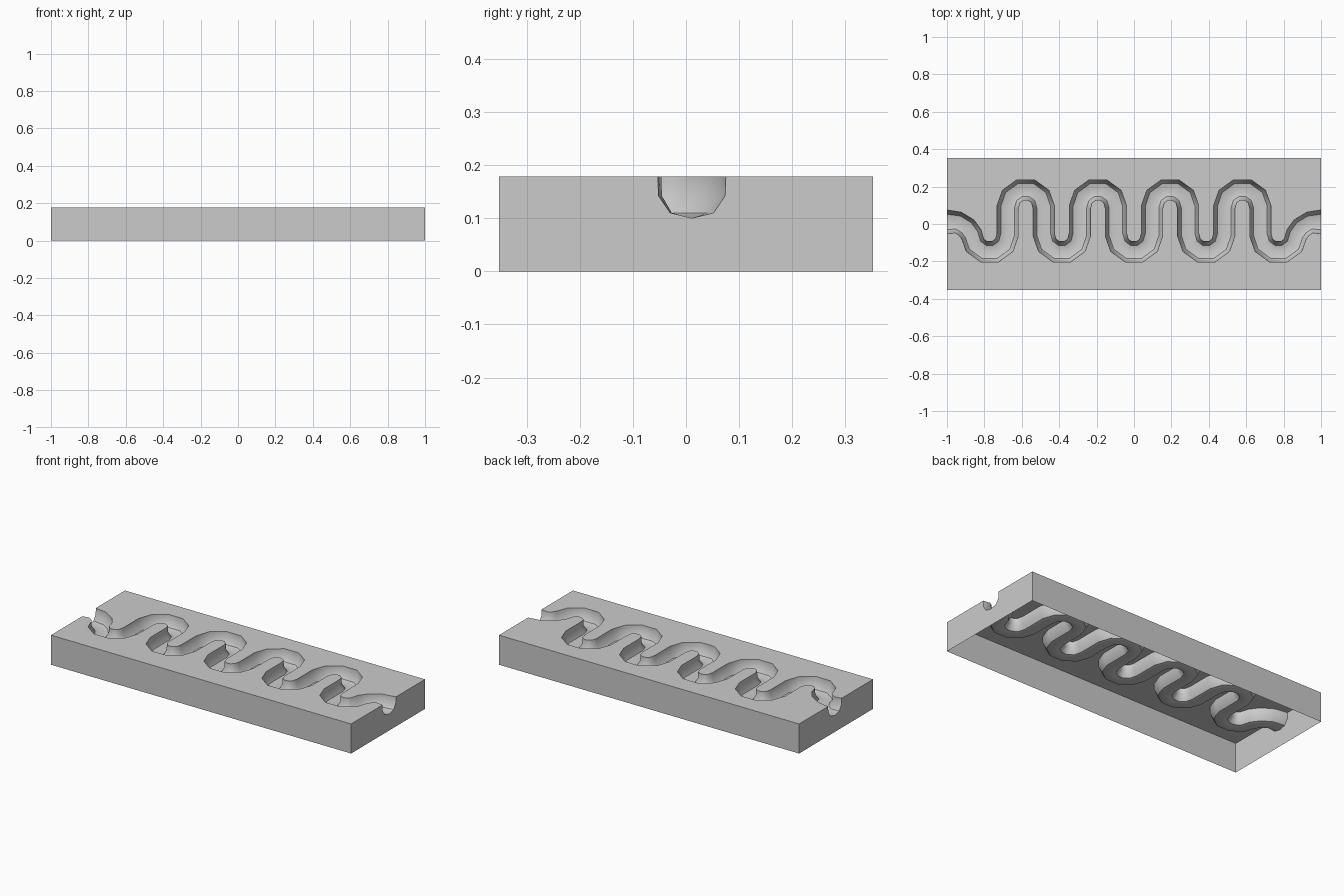
import bpy, bmesh, math
from mathutils import Vector

cube = bpy.data.objects.get("Cube")
if cube:
    bpy.data.objects.remove(cube, do_unlink=True)

# Single grey material
grey = bpy.data.materials.new("plain_grey")
grey.use_nodes = True
colour = (0.6, 0.6, 0.6, 1)
grey.diffuse_color = colour
grey.node_tree.nodes["Principled BSDF"].inputs["Base Color"].default_value = colour

HALF_X, HALF_Y, TOP = 1.0, 0.352, 0.178
PITCH, RADIUS = 0.193, 0.0965

# Channel centre line: an inlet, nine alternating half-turns, an outlet
inlet = [(-1, 0.011), (-0.94, 0.008), (-0.895, -0.02)]
path = [Vector(p) for p in inlet]
for i in range(9):
    low = i % 2 == 0
    for k in range(6):
        a = math.pi * k / 5
        x = (i - 4) * PITCH - RADIUS * math.cos(a)
        y = -0.057 - RADIUS * math.sin(a) if low else 0.09 + RADIUS * math.sin(a)
        path.append(Vector((x, y)))
path += [Vector((-x, y)) for x, y in reversed(inlet)]

# Channel cross-section: fraction of half width, height
half = [(1, TOP), (0.98, 0.142), (0.64, 0.11)]
section = half + [(0, 0.1)] + [(-u, z) for u, z in reversed(half)]

bm = bmesh.new()
rings = []
last = len(path) - 1
for i, p in enumerate(path):
    if i in (0, last):
        side, width = Vector((0, 1)), 0.064
    else:
        t = (p - path[i - 1]).normalized() + (path[i + 1] - p).normalized()
        t.normalize()
        side, width = Vector((-t.y, t.x)), 0.057
    rings.append([bm.verts.new((*(p + side * width * u), z)) for u, z in section])

# Channel skin, smooth with crisp rim and floor edges
for a, b in zip(rings, rings[1:]):
    for j in range(len(section) - 1):
        bm.faces.new((a[j], a[j + 1], b[j + 1], b[j])).smooth = True
    for j in (0, 2, 4, 6):
        bm.edges.get((a[j], b[j])).smooth = False


# Block corners, bottom and top
def corner(x, y, z):
    return bm.verts.new((x * HALF_X, y * HALF_Y, z))


signs = [(-1, -1), (1, -1), (1, 1), (-1, 1)]
bottom = [corner(x, y, 0) for x, y in signs]
top = [corner(x, y, TOP) for x, y in signs]

# Top plate on either side of the channel
back_plate = bm.faces.new([r[0] for r in rings] + [top[2], top[3]])
front_plate = bm.faces.new([top[0], top[1]] + [r[-1] for r in reversed(rings)])

# Long walls, then end walls with the channel opening; the underside stays open
bm.faces.new((bottom[0], bottom[1], top[1], top[0]))
bm.faces.new((bottom[2], bottom[3], top[3], top[2]))
bm.faces.new([bottom[1], bottom[2], top[2]] + rings[-1] + [top[1]])
bm.faces.new([bottom[3], bottom[0], top[0]] + rings[0][::-1] + [top[3]])

bmesh.ops.recalc_face_normals(bm, faces=bm.faces)
bm.normal_update()
if back_plate.normal.z < 0:
    bmesh.ops.reverse_faces(bm, faces=bm.faces)
bmesh.ops.triangulate(bm, faces=[back_plate, front_plate])

mesh = bpy.data.meshes.new("channel_block")
bm.to_mesh(mesh)
bm.free()
mesh.materials.append(grey)
block = bpy.data.objects.new("channel_block", mesh)
bpy.context.collection.objects.link(block)
